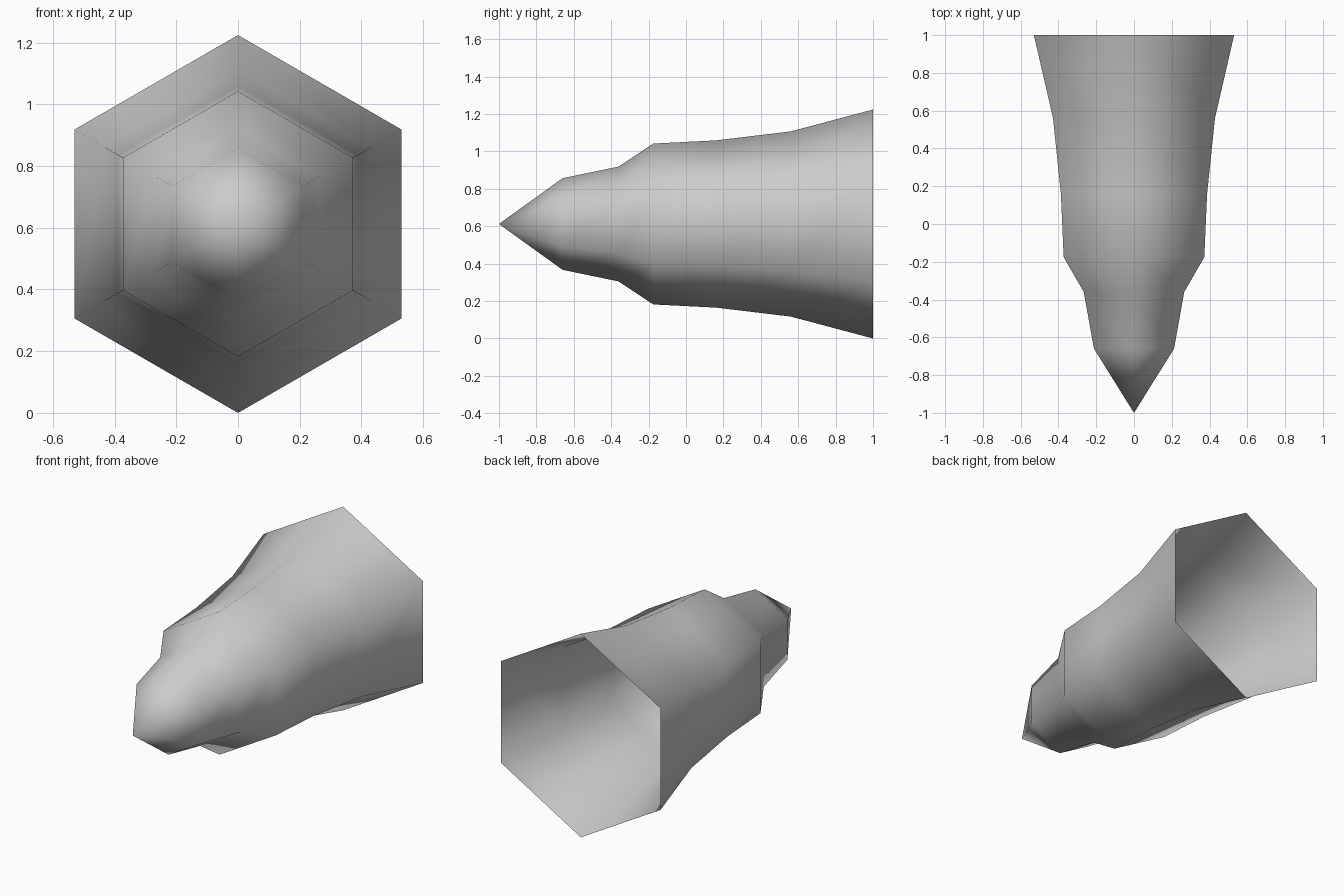
import bpy
import bmesh
from math import cos, sin, pi

if "Cube" in bpy.data.objects:
    bpy.data.objects.remove(bpy.data.objects["Cube"], do_unlink=True)

SIDES = 6
CENTRE_Z = 0.612
# Rings from the tip to the open rear: (y, corner radius)
PROFILE = [(-0.66, 0.245), (-0.36, 0.307), (-0.175, 0.43),
           (0.16, 0.447), (0.56, 0.495), (1.0, 0.612)]

# Plain grey material
grey = bpy.data.materials.new("plain_grey")
grey.use_nodes = True
colour = (0.6, 0.6, 0.6, 1)
grey.diffuse_color = colour
grey.node_tree.nodes["Principled BSDF"].inputs["Base Color"].default_value = colour


def ring(bm, y, radius):
    angles = [pi / 2 + 2 * pi * i / SIDES for i in range(SIDES)]
    return [bm.verts.new((radius * cos(a), y, CENTRE_Z + radius * sin(a)))
            for a in angles]


# Hexagonal shell: pointed nose, stepped body, flared open rear
bm = bmesh.new()
tip = bm.verts.new((0, -1, CENTRE_Z))
rings = [ring(bm, y, r) for y, r in PROFILE]
for i in range(SIDES):
    j = (i + 1) % SIDES
    bm.faces.new((tip, rings[0][i], rings[0][j]))
    for front, back in zip(rings, rings[1:]):
        bm.faces.new((front[i], back[i], back[j], front[j]))
bmesh.ops.recalc_face_normals(bm, faces=bm.faces)
for face in bm.faces:
    face.smooth = True

mesh = bpy.data.meshes.new("hexagonal_shell")
bm.to_mesh(mesh)
bm.free()
mesh.materials.append(grey)
shell = bpy.data.objects.new("hexagonal_shell", mesh)
bpy.context.collection.objects.link(shell)
